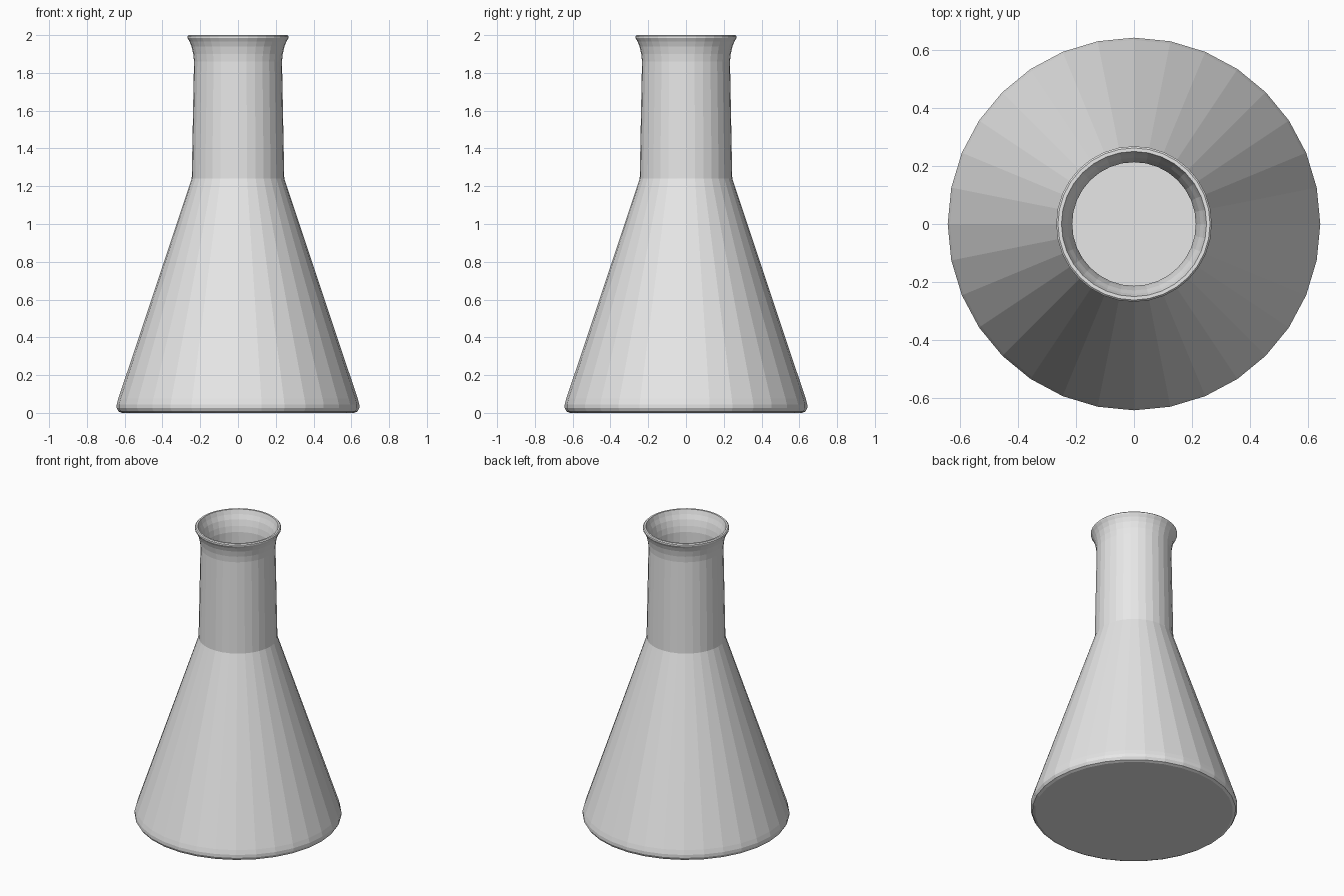
import bpy
import bmesh
import math

if "Cube" in bpy.data.objects:
    bpy.data.objects.remove(bpy.data.objects["Cube"])

SIDES = 32

glass = bpy.data.materials.new("light grey")
glass.diffuse_color = (0.8, 0.8, 0.8, 1.0)
glass.use_nodes = True
glass.node_tree.nodes["Principled BSDF"].inputs["Base Color"].default_value = glass.diffuse_color

# Wall profile as (radius, height): outside going up, then inside going down
outer = [(0.615, 0.0), (0.632, 0.007), (0.642, 0.025), (0.642, 0.045),
         (0.634, 0.075), (0.245, 1.24), (0.233, 1.86), (0.237, 1.90),
         (0.246, 1.94), (0.257, 1.967), (0.268, 1.985), (0.268, 1.994),
         (0.262, 2.0)]
inner = [(0.25, 2.0), (0.241, 1.97), (0.229, 1.94), (0.219, 1.90),
         (0.213, 1.86), (0.224, 1.24), (0.612, 0.08), (0.615, 0.05),
         (0.605, 0.03), (0.59, 0.025)]


def lathe(name, profile, material):
    """Spin a profile around z and close both ends with flat discs."""
    bm = bmesh.new()
    rings = []
    for r, z in profile:
        rings.append([bm.verts.new((r * math.cos(math.tau * i / SIDES),
                                    r * math.sin(math.tau * i / SIDES), z))
                      for i in range(SIDES)])
    for low, high in zip(rings, rings[1:]):
        for i in range(SIDES):
            j = (i + 1) % SIDES
            bm.faces.new((low[i], low[j], high[j], high[i]))
    bm.faces.new(rings[0][::-1])   # underside
    bm.faces.new(rings[-1])        # inside floor
    mesh = bpy.data.meshes.new(name)
    bm.to_mesh(mesh)
    bm.free()
    mesh.materials.append(material)
    obj = bpy.data.objects.new(name, mesh)
    bpy.context.collection.objects.link(obj)
    return obj


# Hollow conical flask with flared lip
lathe("conical_flask", outer + inner, glass)
